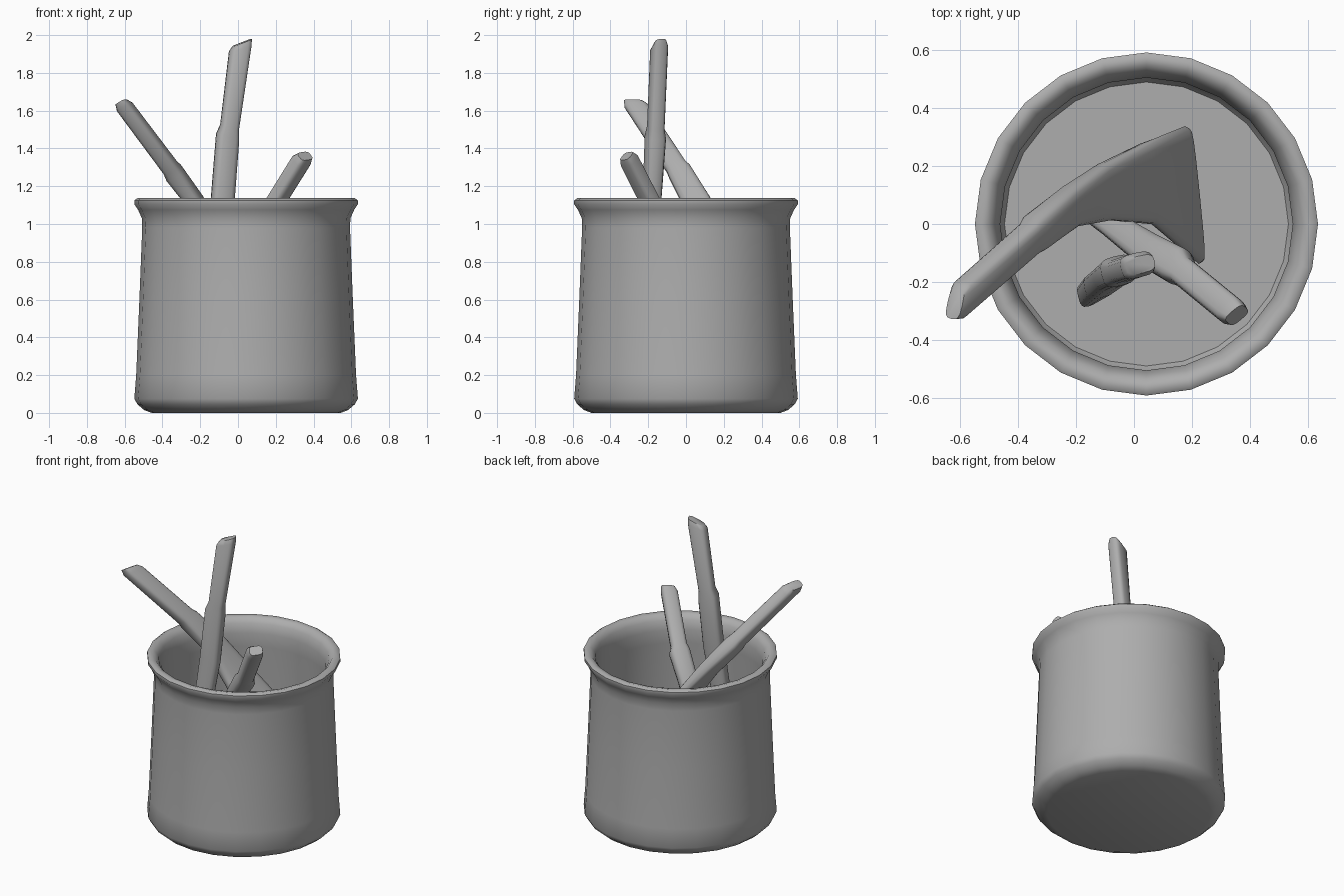
import bpy, bmesh, math
from mathutils import Vector

grey = bpy.data.materials.new("mid grey")
grey.diffuse_color = (0.42, 0.42, 0.42, 1)


def finish(bm, name, angle):
    bmesh.ops.recalc_face_normals(bm, faces=bm.faces)
    me = bpy.data.meshes.new(name)
    bm.to_mesh(me)
    bm.free()
    me.materials.append(grey)
    ob = bpy.data.objects.new(name, me)
    bpy.context.collection.objects.link(ob)
    bpy.ops.object.select_all(action='DESELECT')
    bpy.context.view_layer.objects.active = ob
    ob.select_set(True)
    bpy.ops.object.shade_smooth_by_angle(angle=math.radians(angle))
    return ob


def skin(bm, rings):
    # Bridge successive rings and cap both ends
    loops = [[bm.verts.new(p) for p in r] for r in rings]
    n = len(loops[0])
    for a, b in zip(loops, loops[1:]):
        for i in range(n):
            j = (i + 1) % n
            bm.faces.new((a[i], a[j], b[j], b[i]))
    bm.faces.new(loops[0])
    bm.faces.new(loops[-1])


def crock():
    # Radius and height from the base, over the flared rim, to the inner floor
    profile = [(0.50, 0.0), (0.54, 0.015), (0.575, 0.045), (0.592, 0.075),
               (0.582, 0.2), (0.565, 0.6), (0.55, 0.98), (0.552, 1.03),
               (0.572, 1.075), (0.592, 1.105), (0.592, 1.125), (0.575, 1.137),
               (0.545, 1.13), (0.522, 1.10), (0.505, 1.04), (0.51, 0.95),
               (0.525, 0.5), (0.53, 0.14), (0.49, 0.08)]
    n = 24
    rings = [[(0.043 + r * math.cos(2 * math.pi * i / n),
               r * math.sin(2 * math.pi * i / n), z) for i in range(n)]
             for r, z in profile]
    bm = bmesh.new()
    skin(bm, rings)
    finish(bm, "crock", 50)


def utensil(name, width_dir, stations):
    # Each station: centre, half width, half thickness, end slant along the axis
    n = 16
    axis = (Vector(stations[0][0]) - Vector(stations[1][0])).normalized()
    w = Vector(width_dir)
    w = (w - axis * w.dot(axis)).normalized()
    t = axis.cross(w)
    rings = []
    for centre, hw, ht, slant in stations:
        ring = []
        for i in range(n):
            a = 2 * math.pi * i / n
            c, s = math.cos(a), math.sin(a)
            u = math.copysign(abs(c) ** 0.6, c)
            v = math.copysign(abs(s) ** 0.6, s)
            ring.append(Vector(centre) + w * hw * u + t * ht * v + axis * slant * u)
        rings.append(ring)
    bm = bmesh.new()
    skin(bm, rings)
    finish(bm, name, 50)


crock()

# Wide turner leaning left, blade spreading inside the crock
utensil("wide_turner", (0.1, -0.87, -0.48), [
    ((-0.618, -0.275, 1.645), 0.045, 0.03, 0.03),
    ((-0.600, -0.260, 1.62), 0.058, 0.043, 0.03),
    ((-0.36, -0.05, 1.30), 0.058, 0.045, 0),
    ((-0.34, -0.03, 1.27), 0.066, 0.052, 0),
    ((-0.22, 0.06, 1.11), 0.075, 0.045, 0),
    ((-0.10, 0.11, 0.93), 0.11, 0.035, 0),
    ((0.05, 0.14, 0.73), 0.16, 0.03, 0),
    ((0.20, 0.10, 0.50), 0.27, 0.025, 0),
    ((0.215, 0.10, 0.48), 0.26, 0.015, 0)])

# Tall upright tool in the centre
utensil("tall_tool", (1, 0.25, 0), [
    ((0.022, -0.14, 1.96), 0.042, 0.03, 0.035),
    ((0.012, -0.142, 1.93), 0.05, 0.043, 0.035),
    ((-0.045, -0.16, 1.51), 0.05, 0.043, 0),
    ((-0.055, -0.162, 1.46), 0.062, 0.052, 0),
    ((-0.08, -0.18, 1.14), 0.064, 0.045, 0),
    ((-0.12, -0.21, 0.80), 0.055, 0.045, 0),
    ((-0.165, -0.245, 0.36), 0.03, 0.04, 0)])

# Short tool leaning to the front right
utensil("short_tool", (0.7, 0.75, 0), [
    ((0.355, -0.315, 1.36), 0.04, 0.03, 0.01),
    ((0.335, -0.30, 1.335), 0.05, 0.043, 0.01),
    ((0.17, -0.165, 1.07), 0.05, 0.043, 0),
    ((0.15, -0.145, 1.04), 0.064, 0.052, 0),
    ((0.05, -0.09, 0.90), 0.06, 0.045, 0),
    ((-0.08, 0.0, 0.68), 0.045, 0.04, 0),
    ((-0.22, 0.10, 0.42), 0.04, 0.03, 0)])
